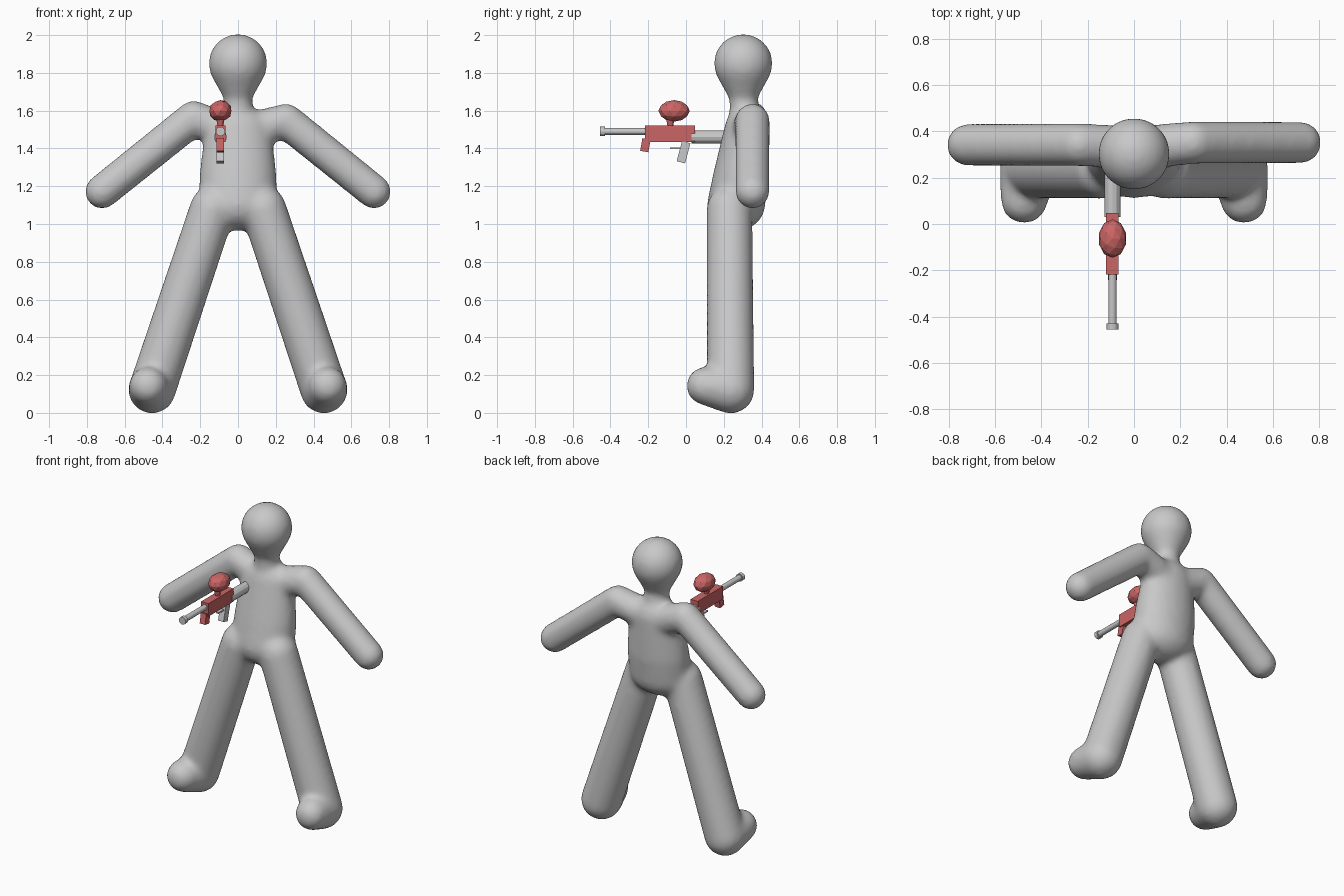
import bpy, bmesh, math
from mathutils import Vector, Matrix

if "Cube" in bpy.data.objects:
    bpy.data.objects.remove(bpy.data.objects["Cube"], do_unlink=True)


def material(name, rgb):
    m = bpy.data.materials.new(name)
    m.use_nodes = True
    m.diffuse_color = (*rgb, 1)
    m.node_tree.nodes["Principled BSDF"].inputs["Base Color"].default_value = (*rgb, 1)
    return m


GRAY = material("light gray", (0.58, 0.58, 0.58))
RED = material("soft red", (0.6, 0.13, 0.13))


def add_object(name, bm, mat):
    me = bpy.data.meshes.new(name)
    bm.to_mesh(me)
    bm.free()
    me.materials.append(mat)
    ob = bpy.data.objects.new(name, me)
    bpy.context.collection.objects.link(ob)
    return ob


# ---- Figure: tapered capsules fused into one soft skin ----
SWELL = 0.006  # makes up for the shrinkage of the smoothing


def limb(target, *ends):
    """Hull around two ellipsoids, each given as (centre, radius or radii)."""
    bm = bmesh.new()
    for centre, r in ends:
        radii = Vector(r if isinstance(r, tuple) else (r, r, r))
        radii += Vector((SWELL, SWELL, SWELL))
        bmesh.ops.create_uvsphere(
            bm, u_segments=32, v_segments=20, radius=1,
            matrix=Matrix.Translation(centre) @ Matrix.Diagonal((*radii, 1)))
    bmesh.ops.delete(bm, geom=bm.edges[:] + bm.faces[:], context='EDGES_FACES')
    bmesh.ops.convex_hull(bm, input=bm.verts[:])
    bmesh.ops.delete(bm, geom=[v for v in bm.verts if not v.link_faces], context='VERTS')
    bmesh.ops.recalc_face_normals(bm, faces=bm.faces[:])
    me = bpy.data.meshes.new("limb_part")
    bm.to_mesh(me)
    bm.free()
    target.from_mesh(me)
    bpy.data.meshes.remove(me)


def chain(target, *joints):
    for a, b in zip(joints, joints[1:]):
        limb(target, a, b)


body = bmesh.new()
# head and neck
chain(body, ((0, 0.303, 1.85), 0.15), ((0, 0.303, 1.68), 0.068), ((0, 0.315, 1.55), 0.08))
# torso
chain(body,
      ((0, 0.32, 1.5), (0.17, 0.11, 0.12)),
      ((0, 0.29, 1.25), (0.2, 0.14, 0.15)),
      ((0, 0.265, 1.1), (0.2, 0.148, 0.13)))
# legs with feet
for s in (-1, 1):
    chain(body,
          ((s * 0.135, 0.23, 1.08), 0.115),
          ((s * 0.455, 0.237, 0.122), 0.12),
          ((s * 0.475, 0.102, 0.143), 0.095))
# arms, the right one set slightly higher and further forward
for s, shoulder, y, z in ((1, 0.255, 0.352, 1.545), (-1, 0.235, 0.342, 1.56)):
    chain(body,
          ((s * 0.08, 0.335, 1.5), 0.088),
          ((s * shoulder, y, z), 0.087),
          ((s * 0.72, y, 1.171), 0.085))

figure = add_object("figure", body, GRAY)
fuse = figure.modifiers.new("fuse", 'REMESH')
fuse.mode = 'VOXEL'
fuse.voxel_size = 0.016
fuse.use_smooth_shade = True
soften = figure.modifiers.new("soften", 'SMOOTH')
soften.factor = 0.5
soften.iterations = 16
figure.data.polygons.foreach_set("use_smooth", [True] * len(figure.data.polygons))

# ---- Launcher held in front of the chest ----
GX = -0.093


def box(name, mat, y, z, width, depth, height, tilt=0):
    bm = bmesh.new()
    bmesh.ops.create_cube(
        bm, size=1,
        matrix=Matrix.Translation((GX, y, z)) @ Matrix.Rotation(math.radians(tilt), 4, 'X')
        @ Matrix.Diagonal((width, depth, height, 1)))
    return add_object(name, bm, mat)


def tube(name, mat, start, end, r1, r2=None, sides=12):
    """Faceted cylinder or cone between two (y, z) points."""
    a, b = Vector((GX, *start)), Vector((GX, *end))
    turn = (b - a).to_track_quat('Z', 'Y').to_matrix().to_4x4()
    bm = bmesh.new()
    bmesh.ops.create_cone(
        bm, cap_ends=True, segments=sides, radius1=r1, radius2=r2 or r1,
        depth=(b - a).length, matrix=Matrix.Translation((a + b) / 2) @ turn)
    return add_object(name, bm, mat)


box("receiver", RED, -0.085, 1.478, 0.054, 0.265, 0.086)
tube("barrel", GRAY, (-0.2, 1.49), (-0.44, 1.49), 0.018)
tube("muzzle_ring", GRAY, (-0.43, 1.49), (-0.455, 1.49), 0.025)
tube("air_tank", GRAY, (0.03, 1.46), (0.27, 1.46), 0.034)
box("front_grip", RED, -0.215, 1.417, 0.04, 0.044, 0.068, -10)
box("rear_grip", GRAY, -0.013, 1.38, 0.04, 0.046, 0.11, -15)
box("trigger_guard", GRAY, -0.058, 1.402, 0.02, 0.056, 0.008)
tube("feed_neck", RED, (-0.083, 1.515), (-0.083, 1.56), 0.015, 0.022)

# low-poly hopper
hopper = bmesh.new()
bmesh.ops.create_icosphere(
    hopper, subdivisions=2, radius=1,
    matrix=Matrix.Translation((GX, -0.063, 1.599)) @ Matrix.Diagonal((0.061, 0.083, 0.057, 1)))
add_object("hopper", hopper, RED)
